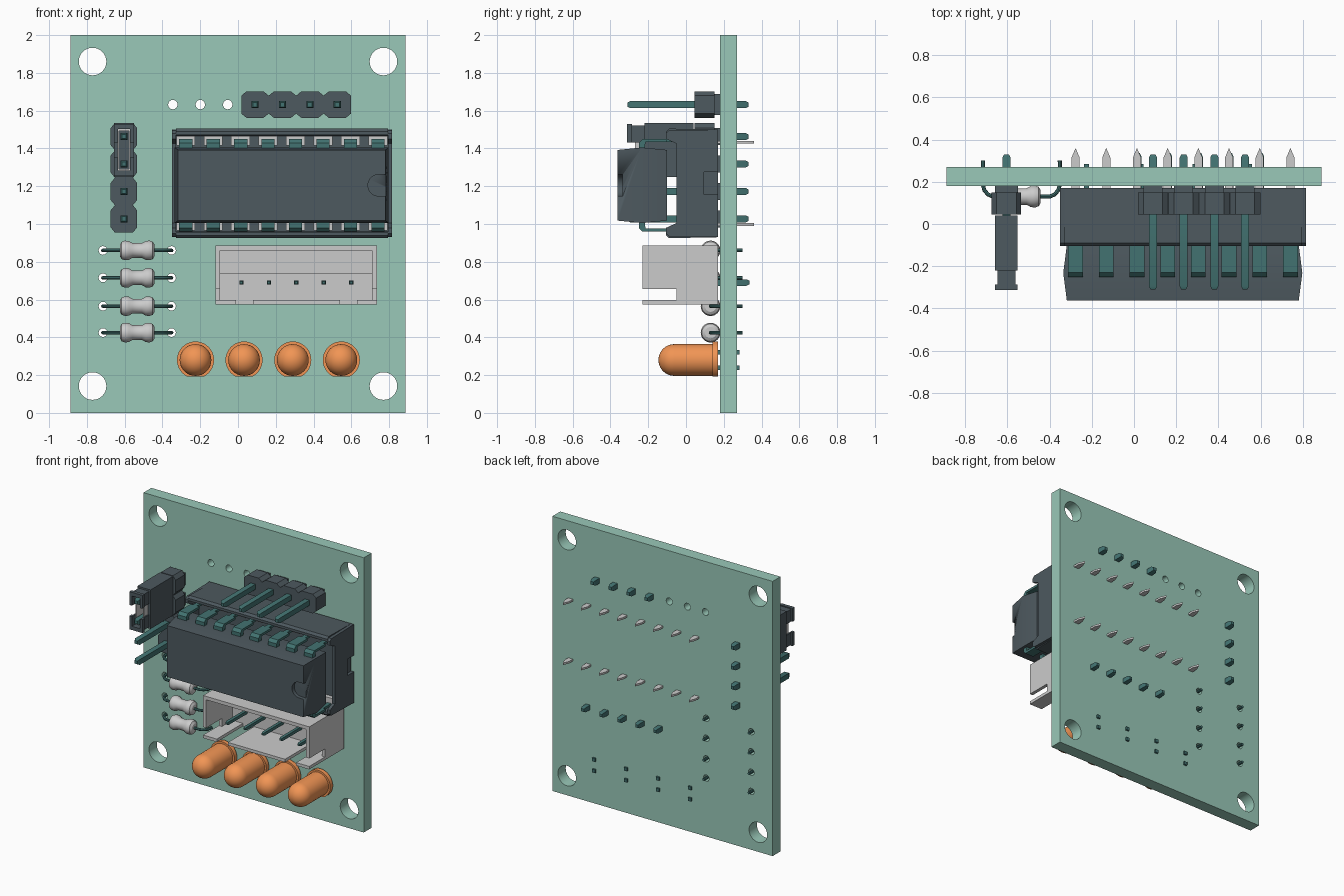
import bpy, bmesh, math

if "Cube" in bpy.data.objects:
    bpy.data.objects.remove(bpy.data.objects["Cube"])

MAP = {'x': lambda u, v, w: (w, u, v), 'y': lambda u, v, w: (u, w, v), 'z': lambda u, v, w: (u, v, w)}


def material(name, *rgb):
    m = bpy.data.materials.new(name)
    m.diffuse_color = (*rgb, 1)
    m.use_nodes = True
    m.node_tree.nodes["Principled BSDF"].inputs["Base Color"].default_value = m.diffuse_color
    return m


GREEN = material("board_green", 0.32, 0.58, 0.48)
DARK = material("slate", 0.075, 0.1, 0.115)
TEAL = material("teal_metal", 0.055, 0.17, 0.165)
ORANGE = material("orange", 0.88, 0.3, 0.09)
P = 0.1453  # pin pitch


def finish(name, bm, mat=None):
    bmesh.ops.remove_doubles(bm, verts=bm.verts[:], dist=1e-5)
    bmesh.ops.recalc_face_normals(bm, faces=bm.faces[:])
    me = bpy.data.meshes.new(name)
    bm.to_mesh(me)
    bm.free()
    for p in me.polygons:
        p.use_smooth = True
    me.set_sharp_from_angle(angle=math.radians(30))
    if mat:
        me.materials.append(mat)
    ob = bpy.data.objects.new(name, me)
    bpy.context.collection.objects.link(ob)
    return ob


def evaluated_mesh(ob):
    dg = bpy.context.evaluated_depsgraph_get()
    return bpy.data.meshes.new_from_object(ob.evaluated_get(dg))


def from_curve(name, cu, loops, cyclic, mat, move=None):
    for pts in loops:
        s = cu.splines.new('POLY')
        s.points.add(len(pts) - 1)
        for p, c in zip(s.points, pts):
            p.co = (*c, 1) if len(c) == 3 else (*c, 0, 1)
        s.use_cyclic_u = cyclic
    tmp = bpy.data.objects.new("tmp", cu)
    bpy.context.collection.objects.link(tmp)
    bm = bmesh.new()
    bm.from_mesh(evaluated_mesh(tmp))
    bpy.data.objects.remove(tmp)
    for v in bm.verts:
        v.co = move(*v.co) if move else v.co
    return finish(name, bm, mat)


def prism(name, loops, axis, a, b, mat=None):
    """Flat outline (extra loops are holes) extruded from a to b along an axis."""
    cu = bpy.data.curves.new(name, 'CURVE')
    cu.dimensions, cu.fill_mode, cu.extrude = '2D', 'BOTH', abs(b - a) / 2
    return from_curve(name, cu, loops, True, mat, lambda u, v, w: MAP[axis](u, v, w + (a + b) / 2))


def wire(name, pts, r, mat):
    cu = bpy.data.curves.new(name, 'CURVE')
    cu.dimensions, cu.bevel_depth, cu.bevel_resolution, cu.use_fill_caps = '3D', r, 2, True
    return from_curve(name, cu, [pts], False, mat)


def rect(u0, u1, v0, v1):
    return [(u0, v0), (u1, v0), (u1, v1), (u0, v1)]


def circle(u, v, r, n=32):
    return [(u + r * math.cos(2 * math.pi * i / n), v + r * math.sin(2 * math.pi * i / n)) for i in range(n)]


def box(name, x0, x1, y0, y1, z0, z1, mat=None):
    return loft(name, [(y, x0, x1, z0, z1) for y in (y0, y1)], mat)


def loft(name, sections, mat=None):
    """Rectangles (y, x0, x1, z0, z1) joined into one solid."""
    bm = bmesh.new()
    rings = [[bm.verts.new((u, y, v)) for u, v in rect(*r)] for y, *r in sections]
    for a, b in zip(rings, rings[1:]):
        for i in range(4):
            j = (i + 1) % 4
            bm.faces.new((a[i], a[j], b[j], b[i]))
    bm.faces.new(rings[0])
    bm.faces.new(rings[-1])
    return finish(name, bm, mat)


def lathe(name, profile, axis, centre, mat=None):
    bm = bmesh.new()
    vs = [bm.verts.new((r, 0, h)) for r, h in profile]
    es = [bm.edges.new(e) for e in zip(vs, vs[1:])]
    bmesh.ops.spin(bm, geom=vs + es, cent=(0, 0, 0), axis=(0, 0, 1), angle=2 * math.pi, steps=32)
    for v in bm.verts:
        v.co = [a + c for a, c in zip(MAP[axis](*v.co), centre)]
    return finish(name, bm, mat)


def pin(x, z, y0, y1, h):
    t = h * 0.6
    loft("pin", [(y, x - s, x + s, z - s, z + s)
                 for y, s in ((y0, t), (y0 + .015, h), (y1 - .015, h), (y1, t))], TEAL)


# Board with mounting, spare and resistor holes
R_ROWS = (0.86, 0.715, 0.565, 0.425)
holes = [circle(x, z, 0.073) for x in (-0.77, 0.77) for z in (0.142, 1.86)]
holes += [circle(-0.345 + i * P, 1.632, 0.025, 16) for i in range(3)]
holes += [circle(x, z, 0.023, 16) for x in (-0.715, -0.352) for z in R_ROWS]
prism("board", [rect(-0.887, 0.887, 0, 2)] + holes, 'y', 0.18, 0.27, GREEN)


# Four-pin headers
def header(x, z, vertical):
    side = []
    for i in range(4):
        c = i * P
        side += [(c - .072, .048), (c - .045, .07), (c + .045, .07), (c + .072, .048)]
    outline = side + [(u, -v) for u, v in reversed(side)]
    place = (lambda u, v: (x + v, z + u)) if vertical else (lambda u, v: (x + u, z + v))
    prism("header_body", [[place(*p) for p in outline]], 'y', 0.045, 0.15, DARK)
    for i in range(4):
        px, pz = place(i * P, 0)
        pin(px, pz, -0.31, 0.33, 0.019)
        dx, dz = (.055, .045) if vertical else (.045, .055)
        box("header_foot", px - dx, px + dx, .15, .18, pz - dz, pz + dz, DARK)


header(0.09, 1.632, False)
header(-0.604, 1.027, True)

# Jumper cap: hollow body, split neck and rim, metal liner
jx, jz = -0.604, 1.392


def ring(a, b, c, d):
    return [rect(jx - a, jx + a, jz - b, jz + b), rect(jx - c, jx + c, jz - d, jz + d)]


prism("jumper_body", ring(.053, .142, .034, .112), 'y', -0.22, 0.04, DARK)
prism("jumper_contact", ring(.034, .112, .026, .1), 'y', -0.27, 0.0)
for s in (-1, 1):
    for w, top, y0, y1 in ((.043, .13, -.29, -.22), (.053, .137, -.312, -.286)):
        u = [(-w, .04), (-w, top), (w, top), (w, .04), (.032, .04), (.032, .11), (-.032, .11), (-.032, .04)]
        prism("jumper_rim", [[(jx + a, jz + s * b) for a, b in u]], 'y', y0, y1, DARK)

# Chip socket: trough plus end walls
zc = 1.215
trough = [(.17, .285), (-.09, .29), (-.105, .275), (-.105, .257), (.02, .252)]
full = [(y, zc + d) for y, d in trough] + [(y, zc - d) for y, d in reversed(trough)]
prism("socket_body", [full], 'x', -0.328, 0.793, DARK)
wall = [(.17, .06), (.095, .06)]
end = [(.17, .285), (-.09, .28), (-.105, .265), (-.105, .235), (-.05, .21)]
end_loop = [(y, zc + d) for y, d in wall[::-1] + end] + [(y, zc - d) for y, d in end[::-1] + wall]
for x0, x1 in ((-0.35, -0.328), (0.793, 0.815)):
    prism("socket_end", [end_loop], 'x', x0, x1, DARK)

# Chip with end notch
zm = 1.205
chip = loft("chip", [(-.362, -.318, .78, zm - .187, zm + .187), (-.232, -.335, .797, zm - .2, zm + .2),
                     (-.1, -.318, .78, zm - .187, zm + .187)], DARK)
arc = [(.745 + .057 * math.cos(t), zm + .057 * math.sin(t))
       for t in [math.pi * (.5 + i / 16) for i in range(17)]]
cutter = prism("notch_cutter", [arc + [(.9, zm - .057), (.9, zm + .057)]], 'y', -.4, -.335)
cutter.hide_render = True
mod = chip.modifiers.new("notch", 'BOOLEAN')
mod.operation, mod.solver, mod.object = 'DIFFERENCE', 'EXACT', cutter
cut = evaluated_mesh(chip)
chip.modifiers.clear()
chip.data = cut
bpy.data.objects.remove(cutter)

# Chip legs, socket contacts and solder tails
bend = [(-.25, .17), (-.25, .225), (-.23, .245), (-.1, .245), (-.1, .228), (-.215, .228), (-.22, .17)]
for i in range(8):
    x = 0.232 + (i - 3.5) * P
    for s in (-1, 1):
        prism("chip_leg", [[(y, zm + s * d) for y, d in bend]], 'x', x - .035, x + .035, TEAL)
        z = zm + s * .2365
        box("leg_tip", x - .016, x + .016, -.1, .04, z - .0085, z + .0085, TEAL)
        z = zc + s * .225
        box("socket_contact", x - .05, x + .05, -.01, .03, z - .025, z + .025)
        z = zc + s * .218
        prism("solder_tail", [[(x - .019, .15), (x + .019, .15), (x + .019, .315), (x, .36), (x - .019, .315)]],
              'z', z - .007, z + .007)

# White connector: base, walls, slotted lower lip and five pins
prism("connector_shell", [rect(-.12, .735, .655, .885), rect(-.095, .71, .6549, .86)][:1], 'y', .07, .17)
box("connector_base", -.12, .735, -.05 + .12, .17, .575, .655)
box("connector_top", -.12, .735, -.23, .07, .86, .885)
side = [(.07, .575), (-.05, .575), (-.05, .655), (-.23, .655), (-.23, .86), (.07, .86)]
for x0, x1 in ((-.12, -.095), (.71, .735)):
    prism("connector_side", [side], 'x', x0, x1)
box("connector_step", -.095, .71, .05, .07, .735, .86)
for x0, x1 in ((-.12, -.01), (.08, .54), (.63, .735)):
    box("connector_lip", x0, x1, -.23, .07, .575, .597)
for i in range(5):
    x = .018 + i * P
    pin(x, .69, -.16, .09, .011)
    pin(x, .69, .15, .335, .017)

# Resistors with bent wire leads
body = [(0, -.092), (.03, -.092), (.046, -.082), (.052, -.065), (.05, -.045), (.039, -.025)]
body += [(r, -h) for r, h in reversed(body)]
for z in R_ROWS:
    lathe("resistor", body, 'x', (-.5335, .13, z))
    for s in (-1, 1):
        path = [(.182, .3), (.182, .185), (.175, .16), (.158, .14), (.135, .13), (.08, .13)]
        wire("resistor_lead", [(-.5335 + s * d, y, z) for d, y in path], .0095, TEAL)

# Indicator lamps: domed lens, flat-sided flange and two legs
dome = [(.084 * math.sin(t), -.062 - .084 * math.cos(t)) for t in [math.pi / 2 * i / 10 for i in range(11)]]
for x in (-.225, .032, .29, .547):
    lathe("lamp_lens", dome + [(.084, .16), (0, .16)], 'y', (x, 0, .28), ORANGE)
    rim = [(a, max(b, .192)) for a, b in circle(x, .28, .098, 40)]
    rim = [p for i, p in enumerate(rim) if p != rim[i - 1]]
    prism("lamp_flange", [rim], 'y', .14, .17, ORANGE)
    for z in (.24, .322):
        box("lamp_leg", x - .012, x + .012, .16, .283, z - .012, z + .012, TEAL)
